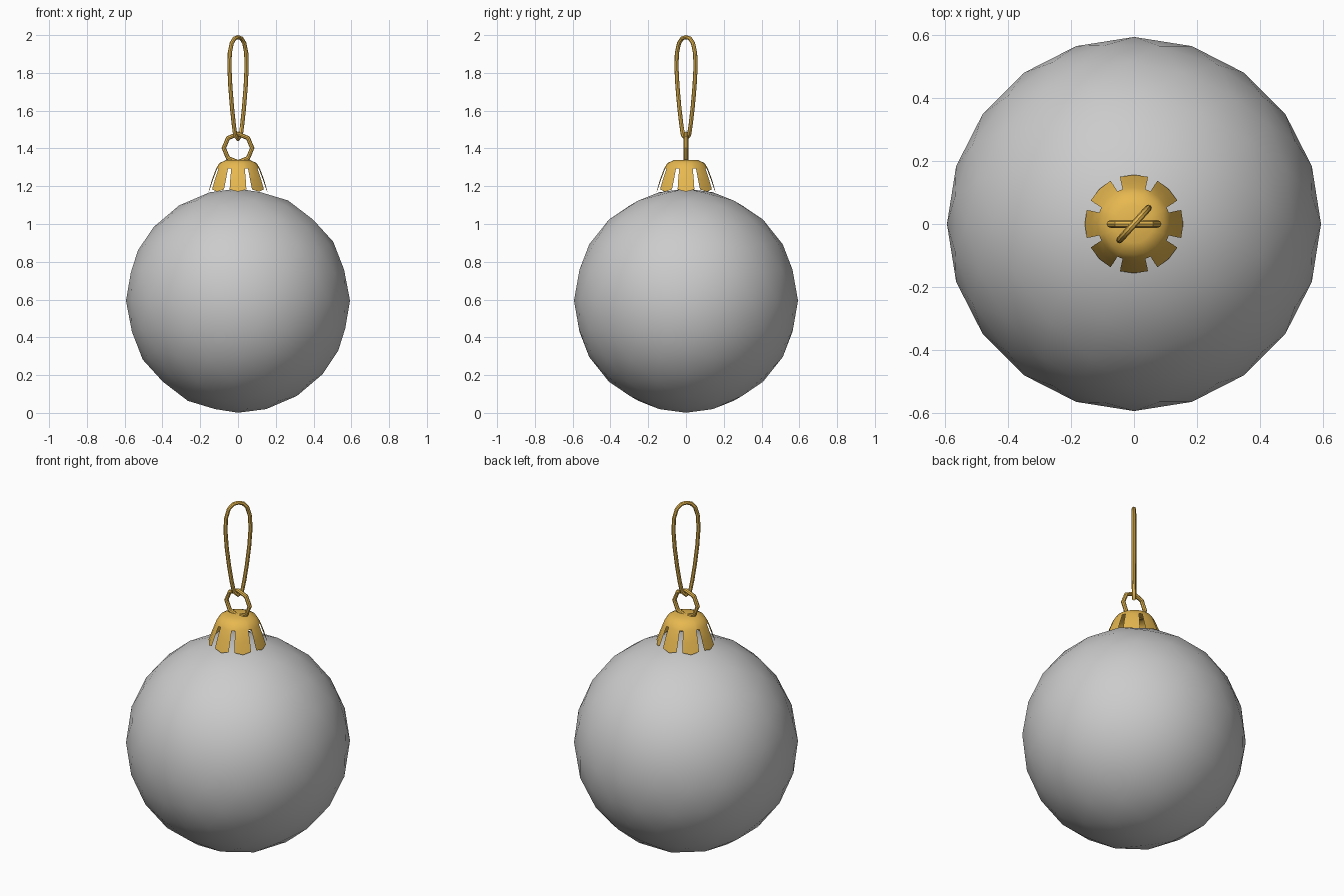
import bpy, bmesh
from math import sin, cos, pi, radians

if "Cube" in bpy.data.objects:
    bpy.data.objects.remove(bpy.data.objects["Cube"])

gold = bpy.data.materials.new("gold")
gold.diffuse_color = (0.8, 0.48, 0.08, 1)
gold.use_nodes = True
gold.node_tree.nodes["Principled BSDF"].inputs["Base Color"].default_value = gold.diffuse_color


def smooth(obj, angle=40):
    bpy.ops.object.select_all(action='DESELECT')
    obj.select_set(True)
    bpy.context.view_layer.objects.active = obj
    bpy.ops.object.shade_smooth_by_angle(angle=radians(angle))


def mesh_object(name, bm, mat=None):
    bmesh.ops.recalc_face_normals(bm, faces=bm.faces)
    me = bpy.data.meshes.new(name)
    bm.to_mesh(me)
    bm.free()
    obj = bpy.data.objects.new(name, me)
    bpy.context.collection.objects.link(obj)
    if mat:
        me.materials.append(mat)
    smooth(obj)
    return obj


def tube(name, path, radius, up, sides=8):
    """Closed tube around a planar path; up is the plane normal (unit)."""
    bm = bmesh.new()
    n = len(path)
    rings = []
    for i, p in enumerate(path):
        tangent = (path[(i + 1) % n] - path[i - 1]).normalized()
        side = tangent.cross(up)
        rings.append([bm.verts.new(p + radius * (side * cos(2 * pi * k / sides) + up * sin(2 * pi * k / sides)))
                      for k in range(sides)])
    for i in range(n):
        a, b = rings[i], rings[(i + 1) % n]
        for k in range(sides):
            m = (k + 1) % sides
            bm.faces.new((a[k], a[m], b[m], b[k]))
    return mesh_object(name, bm, gold)


from mathutils import Vector

# Glass ball
bm = bmesh.new()
bmesh.ops.create_icosphere(bm, subdivisions=3, radius=0.593)
ball = mesh_object("ball", bm)
ball.location.z = 0.594
ball.rotation_euler.z = pi

# Cap: flat-topped dome, then eight separate flared petals
# (radius, z, petal half angle, extra drop at petal middle)
profile = [(0.06, 1.34, 18, 0), (0.098, 1.323, 18, 0), (0.116, 1.293, 18, 0),
           (0.138, 1.235, 17.3, 0), (0.156, 1.183, 16.5, 0.012)]
bm = bmesh.new()
rings = []
for r, z, half, drop in profile:
    ring = []
    for p in range(8):
        for off in (-half, 0, half):
            a = radians(45 * p + off)
            ring.append(bm.verts.new((r * cos(a), r * sin(a), z - (drop if off == 0 else 0))))
    rings.append(ring)
bm.faces.new(rings[0])
for level in range(len(rings) - 1):
    a, b = rings[level], rings[level + 1]
    for k in range(24):
        if level >= 2 and k % 3 == 2:   # slit between petals
            continue
        m = (k + 1) % 24
        bm.faces.new((a[k], b[k], b[m], a[m]))
mesh_object("cap", bm, gold)

# Octagonal wire ring standing on the cap
path = [Vector((0.075 * cos(k * pi / 4), 0, 1.402 + 0.075 * sin(k * pi / 4))) for k in range(8)]
tube("cap_ring", path, 0.012, Vector((0, 1, 0)))

# Long teardrop hanging loop, turned diagonally
half = [(0.022, 1.47), (0.034, 1.53), (0.048, 1.62), (0.061, 1.73), (0.068, 1.83),
        (0.065, 1.905), (0.05, 1.957), (0.027, 1.983)]
outline = [(0, 1.449)] + half + [(0, 1.989)] + [(-s, z) for s, z in reversed(half)]
t = radians(48)
path = [Vector((s * cos(t), s * sin(t), z)) for s, z in outline]
tube("hanging_loop", path, 0.011, Vector((-sin(t), cos(t), 0)))
